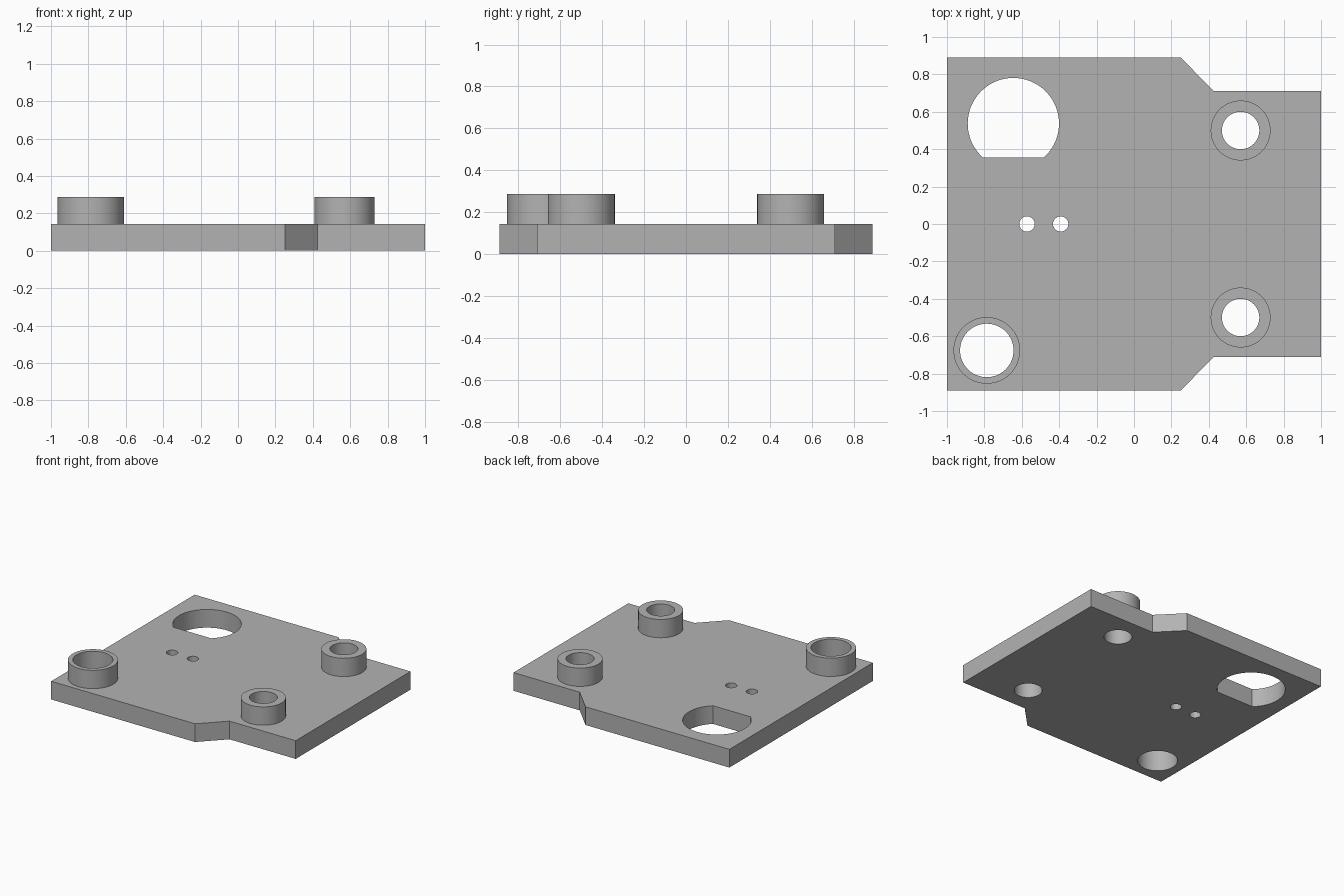
import bpy, bmesh
from math import cos, sin, tau, pi, asin

cube = bpy.data.objects.get("Cube")
if cube:
    bpy.data.objects.remove(cube, do_unlink=True)

grey = bpy.data.materials.new("plain grey")
grey.use_nodes = True
COLOUR = (0.45, 0.45, 0.45, 1)
grey.diffuse_color = COLOUR
grey.node_tree.nodes["Principled BSDF"].inputs["Base Color"].default_value = COLOUR

PLATE_TOP, BOSS_TOP = 0.143, 0.287


def circle(x, y, r, n=64):
    return [(x + r * cos(tau * i / n), y + r * sin(tau * i / n)) for i in range(n)]


def flat_circle(x, y, r, drop, n=56):
    """Circle cut off by a straight edge at distance drop below its centre."""
    a = asin(-drop / r)
    sweep = pi - 2 * a
    return [(x + r * cos(a + sweep * i / n), y + r * sin(a + sweep * i / n))
            for i in range(n + 1)]


def slab(name, loops, bottom, top):
    """Extrude an outline (first loop) with holes (other loops)."""
    bm = bmesh.new()
    for loop in loops:
        verts = [bm.verts.new((x, y, bottom)) for x, y in loop]
        for a, b in zip(verts, verts[1:] + verts[:1]):
            bm.edges.new((a, b))
    bmesh.ops.triangle_fill(bm, edges=bm.edges[:], use_beauty=True)
    grown = bmesh.ops.extrude_face_region(bm, geom=bm.faces[:], use_keep_orig=True)
    moved = [g for g in grown["geom"] if isinstance(g, bmesh.types.BMVert)]
    bmesh.ops.translate(bm, verts=moved, vec=(0, 0, top - bottom))
    bmesh.ops.recalc_face_normals(bm, faces=bm.faces[:])
    mesh = bpy.data.meshes.new(name)
    bm.to_mesh(mesh)
    bm.free()
    mesh.materials.append(grey)
    obj = bpy.data.objects.new(name, mesh)
    bpy.context.collection.objects.link(obj)
    bpy.ops.object.select_all(action="DESELECT")
    obj.select_set(True)
    bpy.context.view_layer.objects.active = obj
    bpy.ops.object.shade_smooth_by_angle(angle=pi / 6)


# Bosses: name, centre, outer and bore radius
bosses = [
    ("front_left_boss", 0.57, -0.5, 0.16, 0.1),
    ("back_left_boss", 0.57, 0.5, 0.16, 0.1),
    ("front_right_boss", -0.787, -0.676, 0.178, 0.143),
]

# Plate: mirrored outline with stepped corners
half = [(-1, -0.89), (0.25, -0.89), (0.425, -0.712), (1, -0.712)]
outline = half + [(x, -y) for x, y in reversed(half)]
holes = [circle(x, y, bore) for _, x, y, _, bore in bosses]
holes += [circle(x, 0, 0.041, 32) for x in (-0.572, -0.392)]
holes.append(flat_circle(-0.645, 0.537, 0.244, 0.182))
slab("base_plate", [outline] + holes, 0, PLATE_TOP)

# Raised rings around the bores
for name, x, y, outer, bore in bosses:
    slab(name, [circle(x, y, outer), circle(x, y, bore)], PLATE_TOP, BOSS_TOP)
